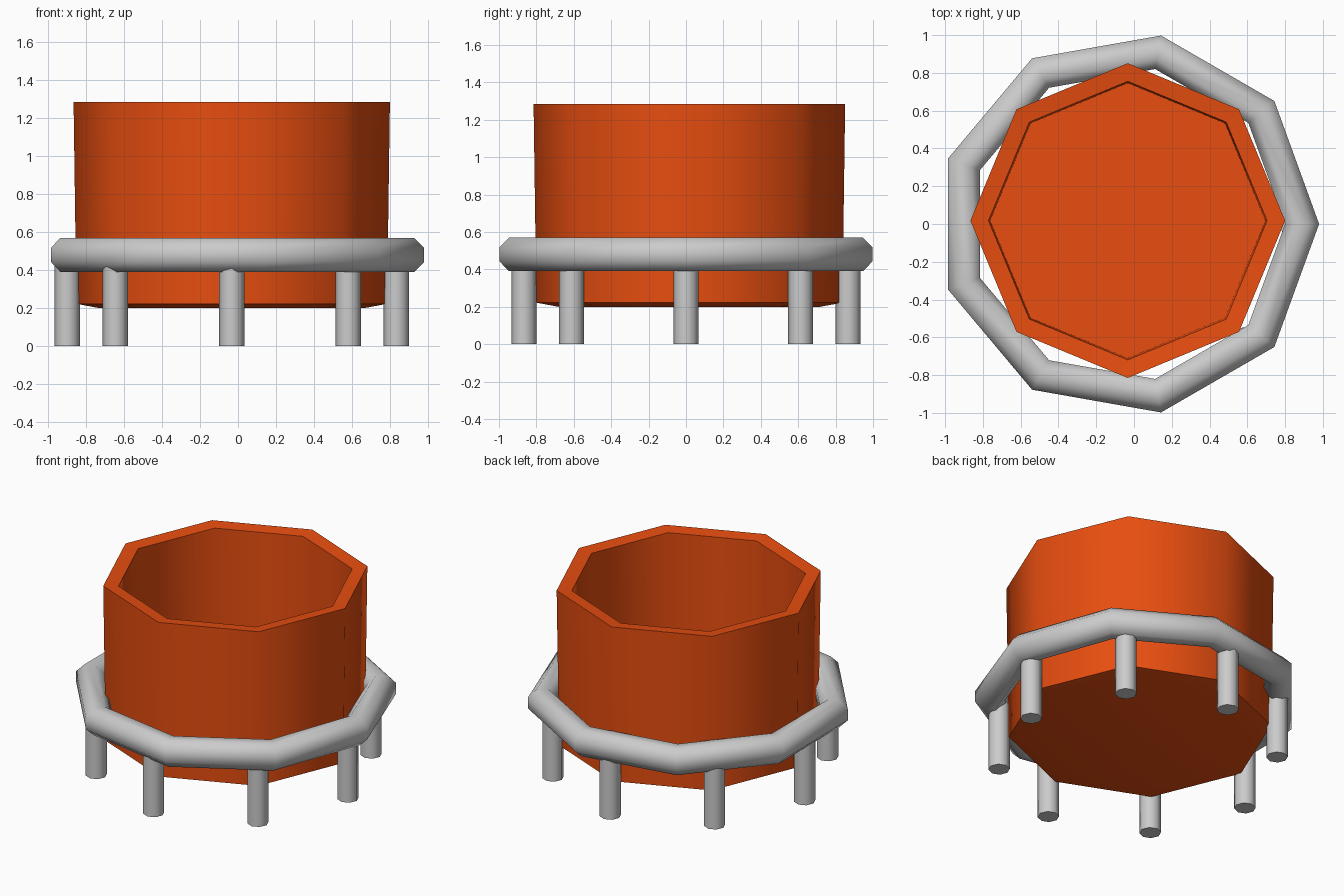
import bpy, math
from math import sin, cos, pi

if "Cube" in bpy.data.objects:
    bpy.data.objects.remove(bpy.data.objects["Cube"])

CX = -0.033  # shared centre of ring and pot


def smooth(ob, angle):
    bpy.ops.object.select_all(action='DESELECT')
    ob.select_set(True)
    bpy.context.view_layer.objects.active = ob
    bpy.ops.object.shade_smooth_by_angle(angle=math.radians(angle))


def sweep(name, profile, sides, loc, closed=False):
    """Revolve an (r, z) profile; open profiles get end caps."""
    n = len(profile)
    verts = [(r * cos(2 * pi * i / sides), r * sin(2 * pi * i / sides), z)
             for i in range(sides) for r, z in profile]
    faces = []
    for i in range(sides):
        a, b = i * n, (i + 1) % sides * n
        for k in range(n if closed else n - 1):
            m = (k + 1) % n
            faces.append((a + k, b + k, b + m, a + m))
    if not closed:
        faces.append([i * n for i in reversed(range(sides))])
        faces.append([i * n + n - 1 for i in range(sides)])
    me = bpy.data.meshes.new(name)
    me.from_pydata(verts, [], faces)
    ob = bpy.data.objects.new(name, me)
    ob.location = loc
    bpy.context.collection.objects.link(ob)
    return ob


# Eight-sided hollow pot, open at the top
pot = sweep("pot", [(0.70, 0.20), (0.818, 0.222), (0.833, 1.285),
                    (0.737, 1.275), (0.728, 0.30)], 8, (CX, 0.018, 0))
mat = bpy.data.materials.new("orange")
mat.diffuse_color = (0.80, 0.075, 0.005, 1)
mat.use_nodes = True
mat.node_tree.nodes["Principled BSDF"].inputs["Base Color"].default_value = mat.diffuse_color
pot.data.materials.append(mat)
smooth(pot, 60)

# Nine-sided support ring with octagonal tube
c = 0.09 / cos(pi / 8)
tube = [(0.923 + c * cos((k + 0.5) * pi / 4), 0.48 + c * sin((k + 0.5) * pi / 4))
        for k in range(8)]
ring = sweep("support_ring", tube, 9, (CX, 0, 0), closed=True)
smooth(ring, 60)

# Eight legs under the ring
for i in range(8):
    a = i * pi / 4
    leg = sweep(f"leg_{i + 1}", [(0.067, 0), (0.067, 0.46)], 8,
                (CX + 0.867 * cos(a), 0.867 * sin(a), 0))
    smooth(leg, 60)
